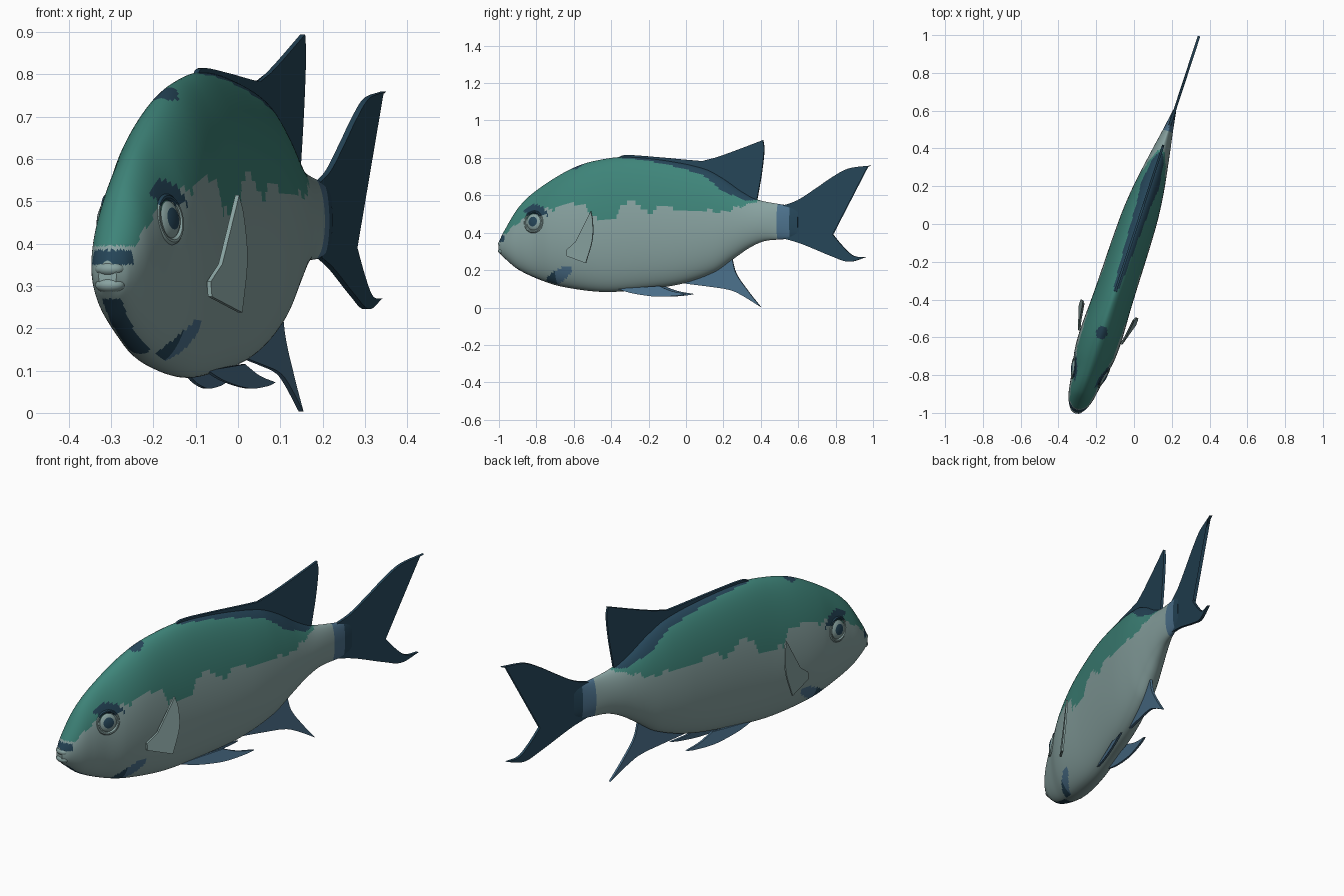
import bpy, bmesh, math
from mathutils import Matrix, Vector

if "Cube" in bpy.data.objects:
    bpy.data.objects.remove(bpy.data.objects["Cube"])

K = 1.0526                       # side-view y -> distance along the fish
WORLD = Matrix.Translation((0.018, 0, 0)) @ Matrix.Rotation(-math.atan(0.328), 4, 'Z')


def mat(name, rgb):
    m = bpy.data.materials.new(name)
    lin = [((c / 255 + 0.055) / 1.055) ** 2.4 for c in rgb]
    m.diffuse_color = (*lin, 1)
    m.use_nodes = True
    m.node_tree.nodes["Principled BSDF"].inputs["Base Color"].default_value = m.diffuse_color
    return m


GREEN = mat("teal_green", (62, 132, 121))
PALE = mat("pale_grey", (136, 162, 160))
NAVY = mat("dark_navy", (37, 69, 88))
BLUE = mat("slate_blue", (76, 113, 140))
MATS = [GREEN, PALE, NAVY, BLUE]


def finish(bm, name, index=1, rule=None):
    """Colour, orient, place and shade one part."""
    bmesh.ops.recalc_face_normals(bm, faces=bm.faces)
    for f in bm.faces:
        f.material_index = rule(f.calc_center_median()) if rule else index
    bm.transform(WORLD)
    me = bpy.data.meshes.new(name)
    bm.to_mesh(me)
    bm.free()
    for m in MATS:
        me.materials.append(m)
    ob = bpy.data.objects.new(name, me)
    bpy.context.collection.objects.link(ob)
    bpy.ops.object.select_all(action='DESELECT')
    ob.select_set(True)
    bpy.context.view_layer.objects.active = ob
    bpy.ops.object.shade_smooth_by_angle(angle=math.radians(40))
    return ob


def hermite(pts, x):
    """Smooth interpolation through (x, value) points."""
    n = len(pts)
    if x <= pts[0][0]:
        return pts[0][1]
    if x >= pts[-1][0]:
        return pts[-1][1]
    i = max(k for k in range(n - 1) if pts[k][0] <= x)

    def slope(k):
        a, b = pts[max(k - 1, 0)], pts[min(k + 1, n - 1)]
        return (b[1] - a[1]) / (b[0] - a[0])
    h = pts[i + 1][0] - pts[i][0]
    t = (x - pts[i][0]) / h
    return ((2*t**3 - 3*t*t + 1) * pts[i][1] + (t**3 - 2*t*t + t) * h * slope(i)
            + (3*t*t - 2*t**3) * pts[i + 1][1] + (t**3 - t*t) * h * slope(i + 1))


def linear(pts, x):
    for a, b in zip(pts, pts[1:]):
        if x <= b[0]:
            t = max(0, (x - a[0]) / (b[0] - a[0]))
            return a[1] + (b[1] - a[1]) * t
    return pts[-1][1]


# body profiles over side-view y
TOP = [(-.995, .36), (-.97, .41), (-.89, .54), (-.78, .64), (-.59, .752), (-.43, .795),
       (-.3, .805), (-.1, .785), (.1, .742), (.2, .69), (.3, .62), (.38, .578), (.5, .553), (.6, .54)]
BOT = [(-.995, .29), (-.97, .265), (-.89, .2), (-.73, .13), (-.6, .1), (-.43, .083),
       (-.25, .095), (-.03, .125), (.155, .19), (.26, .265), (.34, .32), (.42, .355), (.53, .366), (.6, .38)]
WID = [(-.995, .022), (-.97, .045), (-.92, .066), (-.86, .078), (-.79, .089), (-.7, .108), (-.6, .114),
       (-.4, .107), (0, .099), (.17, .084), (.35, .054), (.5, .026), (.6, .009)]
# green / grey boundary height
EDGE = [(-1, .37), (-.96, .4), (-.9, .45), (-.75, .52), (-.6, .555), (-.53, .55), (-.5, .475), (-.37, .465),
        (-.33, .56), (-.29, .575), (-.25, .545), (-.2, .51), (-.1, .545), (0, .51), (.1, .52),
        (.2, .51), (.3, .54), (.38, .57), (.5, .6)]
EYE_V, EYE_Z = -.828, .457


def body_colour(c):
    y, u = c.y / K, abs(c.x)
    ys = y - .25 * u
    top = hermite(TOP, y)
    if y > .555:
        return 2
    if y > .495:
        return 3
    d = math.hypot(c.y - EYE_V, c.z - EYE_Z)
    if .045 < d < .093 and c.z > EYE_Z + .035 - .3 * (c.y - EYE_V) * (c.y < EYE_V):
        return 2                                        # brow
    if ((y + .575) / .035) ** 2 + (u / .03) ** 2 < 1 and c.z > .6:
        return 2                                        # crown spot
    if y > -.36 and c.z > top - linear([(-.36, .004), (-.1, .02), (.1, .035), (.2, .06), (.33, .03), (.38, .0)], y):
        return 2                                        # dorsal base
    if y < -.955 and .35 < c.z < .385:
        return 2                                        # upper lip band
    if y < -.76 and u < .024 and c.z < .27:
        return 2                                        # chin stripe
    if ((y + .665) / .08) ** 2 + ((c.z - .165 - .5 * (y + .665)) / .036) ** 2 < 1 and u > .03:
        return 3 if y > -.68 else 2                     # gill patch
    wiggle = .006 * math.sin(c.y * 90) + .004 * math.sin(c.y * 47)
    return 0 if c.z > linear(EDGE, ys) + wiggle else 1


# body
bm = bmesh.new()
RINGS, SEG = 190, 96
rings = []
for i in range(RINGS + 1):
    y = -.995 + 1.595 * (i / RINGS) ** 1.3
    zt, zb, w = (hermite(p, y) for p in (TOP, BOT, WID))
    zc = zb + .47 * (zt - zb)
    ring = []
    for k in range(SEG):
        a = 2 * math.pi * k / SEG
        c, s = math.cos(a), math.sin(a)
        u = math.copysign(abs(c) ** (1.12 if s > 0 else .92), c) * w
        ring.append(bm.verts.new((u, y * K, zc + s * ((zt - zc) if s > 0 else (zc - zb)))))
    rings.append(ring)
for a, b in zip(rings, rings[1:]):
    for k in range(SEG):
        bm.faces.new((a[k], a[(k + 1) % SEG], b[(k + 1) % SEG], b[k]))
bm.faces.new(rings[0])
bm.faces.new(rings[-1])
finish(bm, "body", rule=body_colour)


def curve(pts, steps=8):
    """Open Catmull-Rom samples, last point left out."""
    if len(pts) == 2:
        return [pts[0]]
    P = [Vector(p) for p in pts]
    P = [2 * P[0] - P[1]] + P + [2 * P[-1] - P[-2]]
    out = []
    for i in range(1, len(P) - 2):
        a, b, c, d = P[i - 1:i + 3]
        for k in range(steps):
            t = k / steps
            out.append(.5 * (2*b + (c - a)*t + (2*a - 5*b + 4*c - d)*t*t + (3*b - a - 3*c + d)*t**3))
    return out


def fin(name, curves, index, thick=.012, across=lambda y, z: 0, side=1, rule=None):
    """Thin plate from side-view outline curves."""
    bm = bmesh.new()
    outline = [p for c in curves for p in curve(c)]
    sides = []
    for o in (thick / 2, -thick / 2):
        vs = [bm.verts.new((side * (across(p[0], p[1]) + o), p[0] * K, p[1])) for p in outline]
        sides.append(vs)
        bm.faces.new(vs)
    n = len(outline)
    for k in range(n):
        bm.faces.new((sides[0][k], sides[0][(k + 1) % n], sides[1][(k + 1) % n], sides[1][k]))
    bmesh.ops.triangulate(bm, faces=[f for f in bm.faces if len(f.verts) > 4])
    finish(bm, name, index, rule)


# tail fin
fin("tail_fin", [
    [(.52, .545), (.6, .575), (.7, .64), (.78, .695), (.87, .743), (.995, .76)],
    [(.995, .76), (.91, .732), (.855, .665), (.8, .565), (.725, .475)],
    [(.725, .475), (.79, .385), (.85, .315), (.9, .275), (.965, .27)],
    [(.965, .27), (.87, .245), (.77, .278), (.62, .34), (.52, .37)],
    [(.52, .37), (.52, .545)]], 2, .014)

# dorsal fin
fin("dorsal_fin", [
    [(-.37, .795), (-.32, .815), (-.15, .804), (0, .79), (.1, .782)],
    [(.1, .782), (.2, .815), (.3, .852), (.412, .895)],
    [(.412, .895), (.418, .84), (.405, .72), (.38, .575)],
    [(.38, .575), (.3, .6), (.1, .7), (-.37, .77)]], 2)

# anal fin
fin("anal_fin", [
    [(-.02, .13), (.12, .112), (.23, .095), (.3, .065), (.4, .003)],
    [(.4, .003), (.335, .085), (.27, .18), (.245, .27)],
    [(.245, .27), (.1, .2)], [(.1, .2), (-.02, .13)]], 3)

for side, tag in ((1, "right"), (-1, "left")):
    # pelvic fins
    fin(tag + "_pelvic_fin", [
        [(-.36, .1), (-.27, .075), (-.14, .058), (-.03, .063), (.025, .072)],
        [(.025, .072), (-.06, .088), (-.13, .115)],
        [(-.13, .115), (-.36, .1)]], 3, .01,
        lambda y, z: .032 + .075 * (y + .34) - .25 * (z - .08), side)
    # pectoral fins
    fin(tag + "_pectoral_fin", [
        [(-.6, .31), (-.55, .352)], [(-.55, .352), (-.465, .515)],
        [(-.465, .515), (-.452, .46), (-.452, .36), (-.487, .237)],
        [(-.487, .237), (-.6, .275)], [(-.6, .275), (-.6, .31)]], 1, .01,
        lambda y, z: .11 + .3 * (y + .6) - .08 * (z - .38), side)

    # eyes: flattened ball with pupil
    normal = Vector((math.cos(.22) * side, -math.sin(.22), .15)).normalized()
    centre = Vector((side * .076, EYE_V, EYE_Z))
    place = Matrix.Translation(centre) @ normal.to_track_quat('Z', 'Y').to_matrix().to_4x4()
    bm = bmesh.new()
    bmesh.ops.create_uvsphere(bm, u_segments=40, v_segments=32, radius=1,
                              matrix=place @ Matrix.Diagonal((.047, .047, .021, 1)))

    def pupil(c, centre=centre, normal=normal):
        d = c - centre
        flat = d - normal * d.dot(normal)
        return 2 if flat.length < .026 else 1
    finish(bm, tag + "_eye", rule=pupil)

    # eye sockets: raised ring
    bm = bmesh.new()
    loops = []
    for i in range(40):
        a = 2 * math.pi * i / 40
        loop = []
        for j in range(10):
            b = 2 * math.pi * j / 10
            r = .053 + .009 * math.cos(b)
            loop.append(bm.verts.new(place @ Vector((r * math.cos(a), r * math.sin(a), .001 + .012 * math.sin(b)))))
        loops.append(loop)
    for i in range(40):
        a, b = loops[i], loops[(i + 1) % 40]
        for j in range(10):
            bm.faces.new((a[j], b[j], b[(j + 1) % 10], a[(j + 1) % 10]))
    finish(bm, tag + "_eye_ring", rule=lambda c: 2 if c.z > EYE_Z + .035 else 1)

# lips
for name, z in (("upper_lip", .34), ("lower_lip", .302)):
    bm = bmesh.new()
    bmesh.ops.create_uvsphere(bm, u_segments=24, v_segments=16, radius=1,
                              matrix=Matrix.Translation((0, -1.028, z)) @ Matrix.Diagonal((.036, .027, .019, 1)))
    finish(bm, name, 1)
